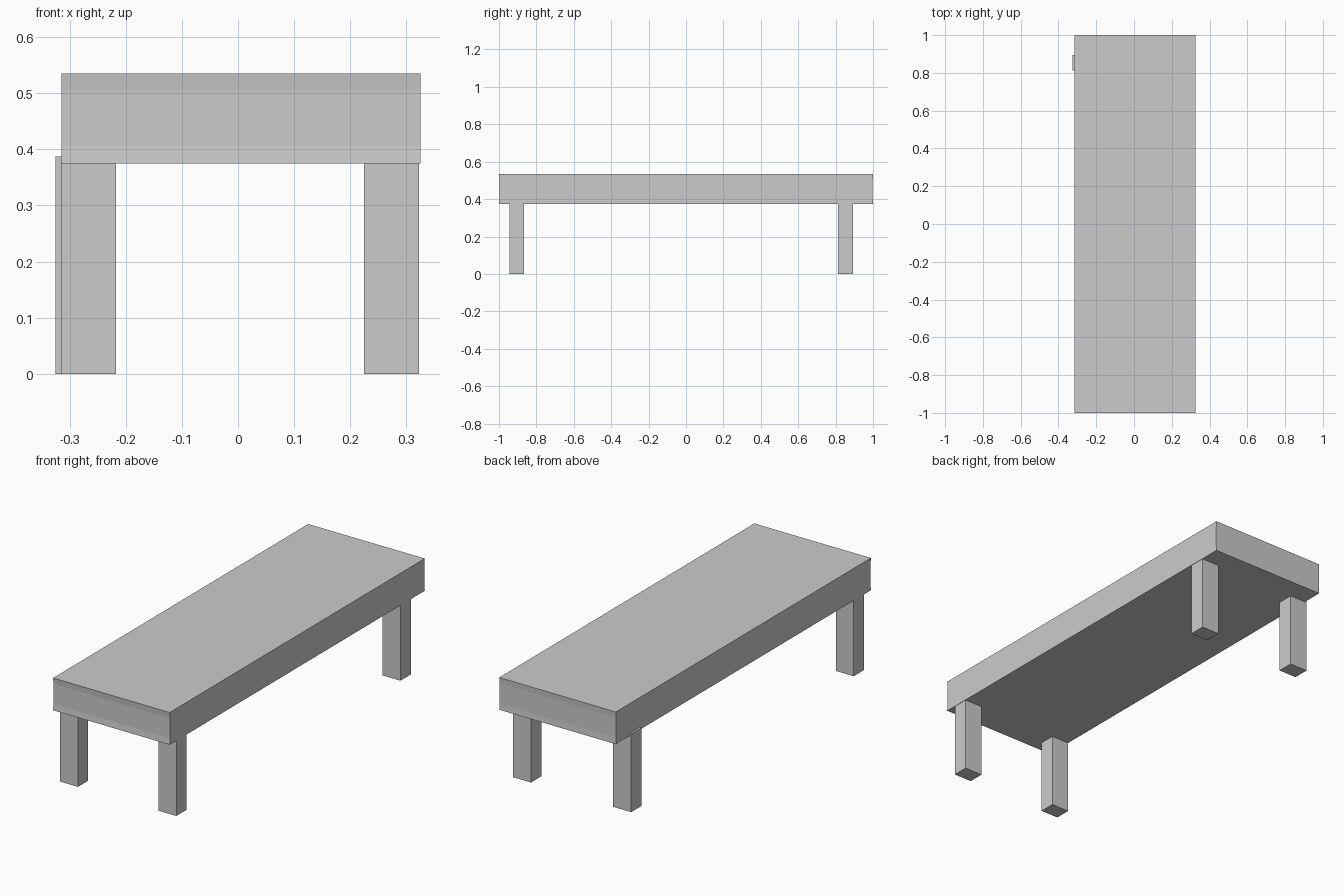
import bpy

if "Cube" in bpy.data.objects:
    bpy.data.objects.remove(bpy.data.objects["Cube"])


def add_mesh(name, verts, faces):
    mesh = bpy.data.meshes.new(name)
    mesh.from_pydata(verts, [], faces)
    mesh.update()
    obj = bpy.data.objects.new(name, mesh)
    bpy.context.collection.objects.link(obj)
    return obj


def extrude_profile(name, profile, x0, x1):
    """Sweep a closed (y, z) outline along x."""
    n = len(profile)
    verts = [(x, y, z) for x in (x0, x1) for y, z in profile]
    faces = [tuple(reversed(range(n))), tuple(range(n, 2 * n))]
    faces += [(i, (i + 1) % n, n + (i + 1) % n, n + i) for i in range(n)]
    return add_mesh(name, verts, faces)


# Thick bench top with very slightly hollowed ends
BOTTOM, TOP = 0.375, 0.535
extrude_profile("bench_top", [
    (-1.0, BOTTOM), (1.0, BOTTOM), (0.998, 0.405), (0.998, 0.505),
    (1.0, TOP), (-1.0, TOP), (-0.997, 0.505), (-0.997, 0.405),
], -0.315, 0.325)

# Square legs, the back left one standing slightly proud of the top
LEG_TOP = 0.387
legs = {
    "front_left_leg": (-0.315, -0.217, -0.945, -0.865),
    "front_right_leg": (0.225, 0.323, -0.945, -0.865),
    "back_left_leg": (-0.325, -0.226, 0.812, 0.894),
    "back_right_leg": (0.225, 0.323, 0.812, 0.894),
}
for name, (x0, x1, y0, y1) in legs.items():
    extrude_profile(name, [(y0, 0), (y1, 0), (y1, LEG_TOP), (y0, LEG_TOP)], x0, x1)
